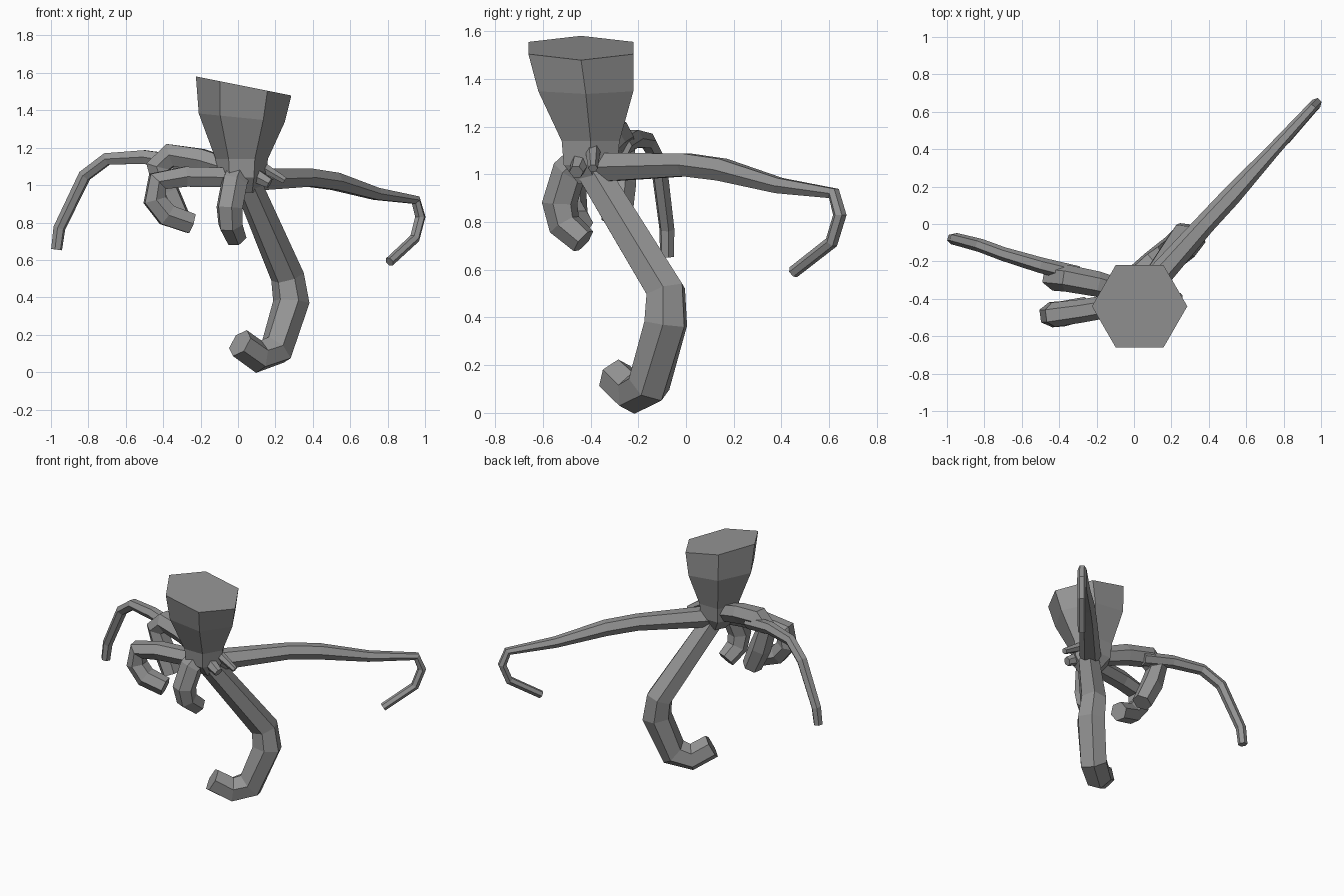
import bpy, bmesh
from math import cos, sin, tau
from mathutils import Vector

cube = bpy.data.objects.get("Cube")
if cube:
    bpy.data.objects.remove(cube, do_unlink=True)

SIDES = 6
GREY = (0.3, 0.3, 0.3, 1)
grey = bpy.data.materials.new("plain grey")
grey.use_nodes = True
grey.diffuse_color = GREY
grey.node_tree.nodes["Principled BSDF"].inputs["Base Color"].default_value = GREY


def loft(name, rings):
    """Join rings of points into a closed, flat-faced tube."""
    bm = bmesh.new()
    loops = [[bm.verts.new(p) for p in ring] for ring in rings]
    for a, b in zip(loops, loops[1:]):
        for i in range(SIDES):
            j = (i + 1) % SIDES
            bm.faces.new((a[i], a[j], b[j], b[i]))
    bm.faces.new(loops[0][::-1])
    bm.faces.new(loops[-1])
    bmesh.ops.recalc_face_normals(bm, faces=bm.faces)
    mesh = bpy.data.meshes.new(name)
    bm.to_mesh(mesh)
    bm.free()
    mesh.materials.append(grey)
    obj = bpy.data.objects.new(name, mesh)
    bpy.context.collection.objects.link(obj)


def limb(name, path, phase=0.0):
    """Tapered six-sided tube through (x, y, z, radius) stations."""
    pts = [Vector(p[:3]) for p in path]
    dirs = [(b - a).normalized() for a, b in zip(pts, pts[1:])]
    tangents = [dirs[0]]
    tangents += [(a + b).normalized() for a, b in zip(dirs, dirs[1:])]
    tangents.append(dirs[-1])
    side = tangents[0].orthogonal().normalized()
    if abs(tangents[0].z) < 0.95:
        side = tangents[0].cross(Vector((0, 0, 1))).normalized()
    rings = []
    for p, t, station in zip(pts, tangents, path):
        side = (side - t * side.dot(t)).normalized()
        up = t.cross(side)
        angles = [phase + tau * i / SIDES for i in range(SIDES)]
        rings.append([p + station[3] * (side * cos(a) + up * sin(a))
                      for a in angles])
    loft(name, rings)


def level_ring(x, y, z, r, slope):
    """Hexagon seen from above, leaning along x."""
    ring = []
    for i in range(SIDES):
        dx, dy = r * cos(tau * i / SIDES), r * sin(tau * i / SIDES)
        ring.append((x + dx, y + dy, z + slope * dx))
    return ring


# Cup-shaped head running down into the small hub
loft("head_and_hub", [
    level_ring(0.03, -0.44, 1.53, 0.255, -0.2),
    level_ring(0.02, -0.42, 1.36, 0.23, -0.1),
    level_ring(0.02, -0.4, 1.14, 0.14, 0),
    level_ring(0.02, -0.4, 1.04, 0.13, 0),
    level_ring(0.04, -0.39, 0.96, 0.07, 0),
])

# Long thin arm reaching to the back left, hooked at the end
limb("long_left_arm", [
    (0.06, -0.36, 1.03, 0.07), (0.38, 0.0, 1.04, 0.055),
    (0.52, 0.15, 1.02, 0.053), (0.74, 0.39, 0.953, 0.037),
    (0.95, 0.62, 0.92, 0.028), (0.975, 0.645, 0.83, 0.029),
    (0.945, 0.61, 0.715, 0.028), (0.81, 0.45, 0.59, 0.026),
])

# Thick standing leg, curled up at the foot
limb("standing_leg", [
    (0.05, -0.39, 1.01, 0.075), (0.265, -0.085, 0.51, 0.09),
    (0.285, -0.085, 0.375, 0.098), (0.205, -0.155, 0.12, 0.095),
    (0.11, -0.22, 0.083, 0.088), (0.01, -0.3, 0.155, 0.08),
], tau / 12)

# Short front arm hanging down
limb("front_arm", [
    (0.01, -0.41, 1.08, 0.075), (-0.02, -0.49, 1.01, 0.075),
    (-0.045, -0.53, 0.88, 0.075), (-0.04, -0.51, 0.79, 0.07),
    (-0.01, -0.43, 0.72, 0.06),
])

# Right front arm, curled inwards below
limb("right_front_arm", [
    (-0.02, -0.42, 1.04, 0.06), (-0.28, -0.465, 1.045, 0.062),
    (-0.43, -0.485, 1.02, 0.066), (-0.445, -0.485, 0.92, 0.068),
    (-0.38, -0.48, 0.84, 0.068), (-0.25, -0.45, 0.795, 0.062),
])

# Right back arm, bent down at its elbow
limb("right_back_arm", [
    (-0.02, -0.37, 1.08, 0.06), (-0.2, -0.32, 1.135, 0.068),
    (-0.36, -0.29, 1.16, 0.072), (-0.425, -0.285, 1.1, 0.072),
    (-0.38, -0.28, 0.96, 0.072), (-0.31, -0.29, 0.81, 0.065),
])

# Long thin arm branching from that elbow
limb("long_right_arm", [
    (-0.3, -0.27, 1.12, 0.045), (-0.5, -0.22, 1.15, 0.042),
    (-0.7, -0.16, 1.14, 0.037), (-0.82, -0.115, 1.05, 0.036),
    (-0.955, -0.08, 0.77, 0.033), (-0.97, -0.08, 0.655, 0.03),
])

# Small spikes at the left of the hub
limb("upper_spike", [(0.04, -0.39, 1.15, 0.04), (0.25, -0.39, 1.025, 0.02)])
limb("lower_spike", [(0.04, -0.43, 1.08, 0.05), (0.17, -0.46, 1.01, 0.03)])
